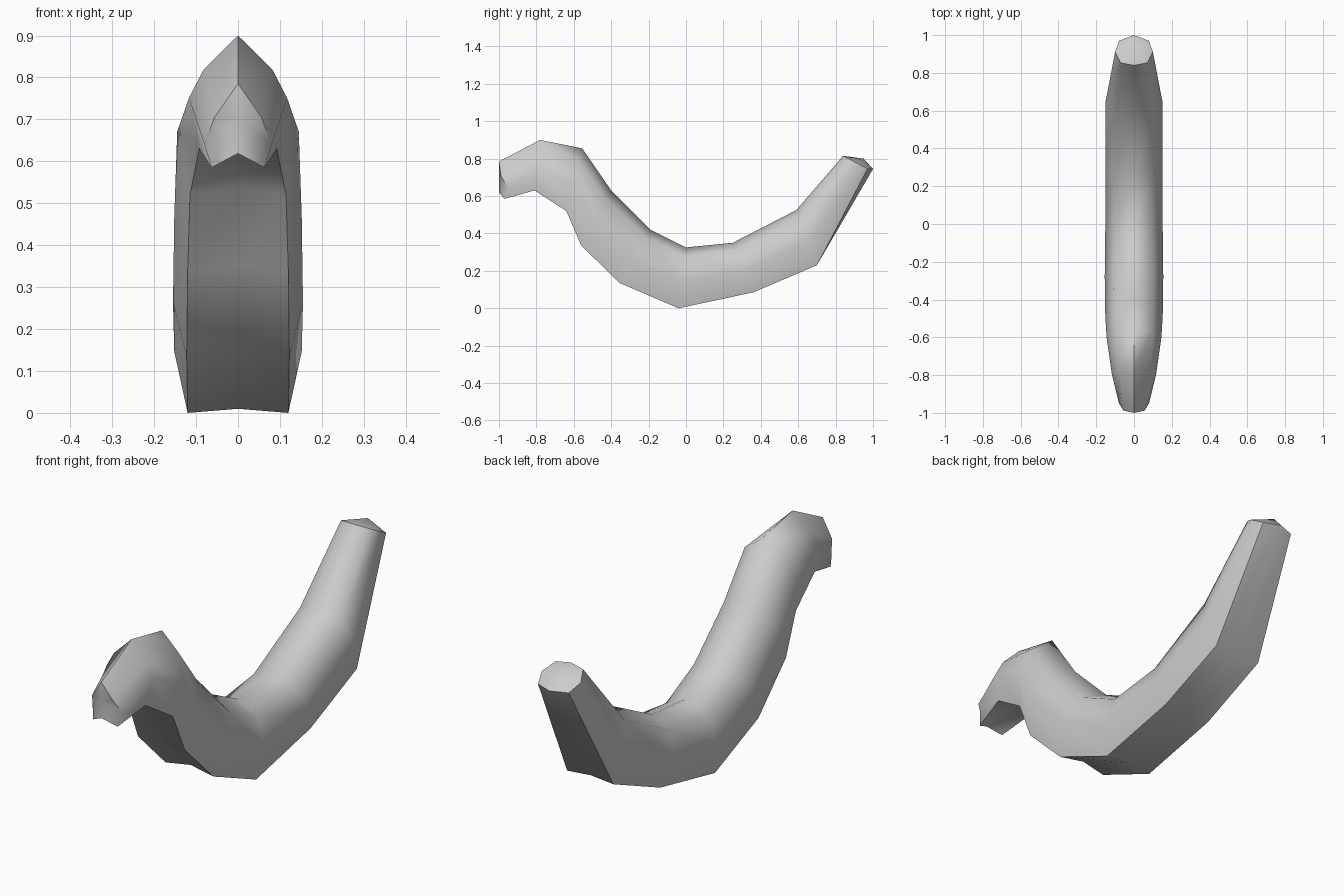
import bpy
import bmesh
from mathutils import Vector

old = bpy.data.objects.get("Cube")
if old:
    bpy.data.objects.remove(old, do_unlink=True)

# One plain grey for the whole body
grey = bpy.data.materials.new("plain grey")
grey.use_nodes = True
colour = (0.6, 0.6, 0.6, 1)
grey.diffuse_color = colour
grey.node_tree.nodes["Principled BSDF"].inputs["Base Color"].default_value = colour

# Stations from head to tail:
# back (y, z), belly (y, z), half width, depth of shoulder, depth of belly groove
stations = [
    ((-1, .785), (-.97, .585), .08, .4, .17),
    ((-.78, .9), (-.81, .63), .117, .3, .08),
    ((-.555, .855), (-.64, .52), .145, .22, .06),
    ((-.4, .63), (-.56, .335), .152, .17, .06),
    ((-.19, .42), (-.355, .135), .155, .15, .06),
    ((0, .325), (-.04, 0), .152, .15, .03),
    ((.25, .35), (.36, .085), .152, .15, .03),
    ((.59, .525), (.7, .23), .15, .12, .03),
    ((.84, .815), (.97, .745), .1, .1, 0),
]


def ring(bm, back, belly, width, shoulder, groove):
    """Eight-sided section running round from the back, down one side and up the other."""
    a, b = Vector((0, *back)), Vector((0, *belly))
    half = [(.7 * width, shoulder), (width, .55), (.79 * width, 1)]
    section = [(0, 0)] + half + [(0, 1 - groove)] + [(-w, t) for w, t in reversed(half)]
    return [bm.verts.new(a.lerp(b, t) + Vector((w, 0, 0))) for w, t in section]


def cap(bm, loop, apex):
    """Close an end with a fan of triangles."""
    tip = bm.verts.new(apex)
    for p, q in zip(loop, loop[1:] + loop[:1]):
        bm.faces.new((p, q, tip))


bm = bmesh.new()
rings = [ring(bm, *s) for s in stations]

# Snout: pull the cheeks back and the middle forward; push the tail end out
for i in (2, 6):
    rings[0][i].co.y += .035
    rings[0][i].co.z -= .035
rings[0][4].co.y = -1
rings[-1][4].co.y = 1

# Skin between neighbouring sections
for first, second in zip(rings, rings[1:]):
    for i in range(len(first)):
        j = (i + 1) % len(first)
        bm.faces.new((first[i], first[j], second[j], second[i]))
cap(bm, rings[0], (0, -1, .7))
cap(bm, rings[-1], (0, .95, .8))
bmesh.ops.recalc_face_normals(bm, faces=bm.faces)

mesh = bpy.data.meshes.new("curved_body")
bm.to_mesh(mesh)
bm.free()
mesh.materials.append(grey)
body = bpy.data.objects.new("curved_body", mesh)
bpy.context.collection.objects.link(body)

# Smooth shading with the sharp end edges kept
bpy.ops.object.select_all(action="DESELECT")
body.select_set(True)
bpy.context.view_layer.objects.active = body
bpy.ops.object.shade_smooth_by_angle(angle=1.0)
